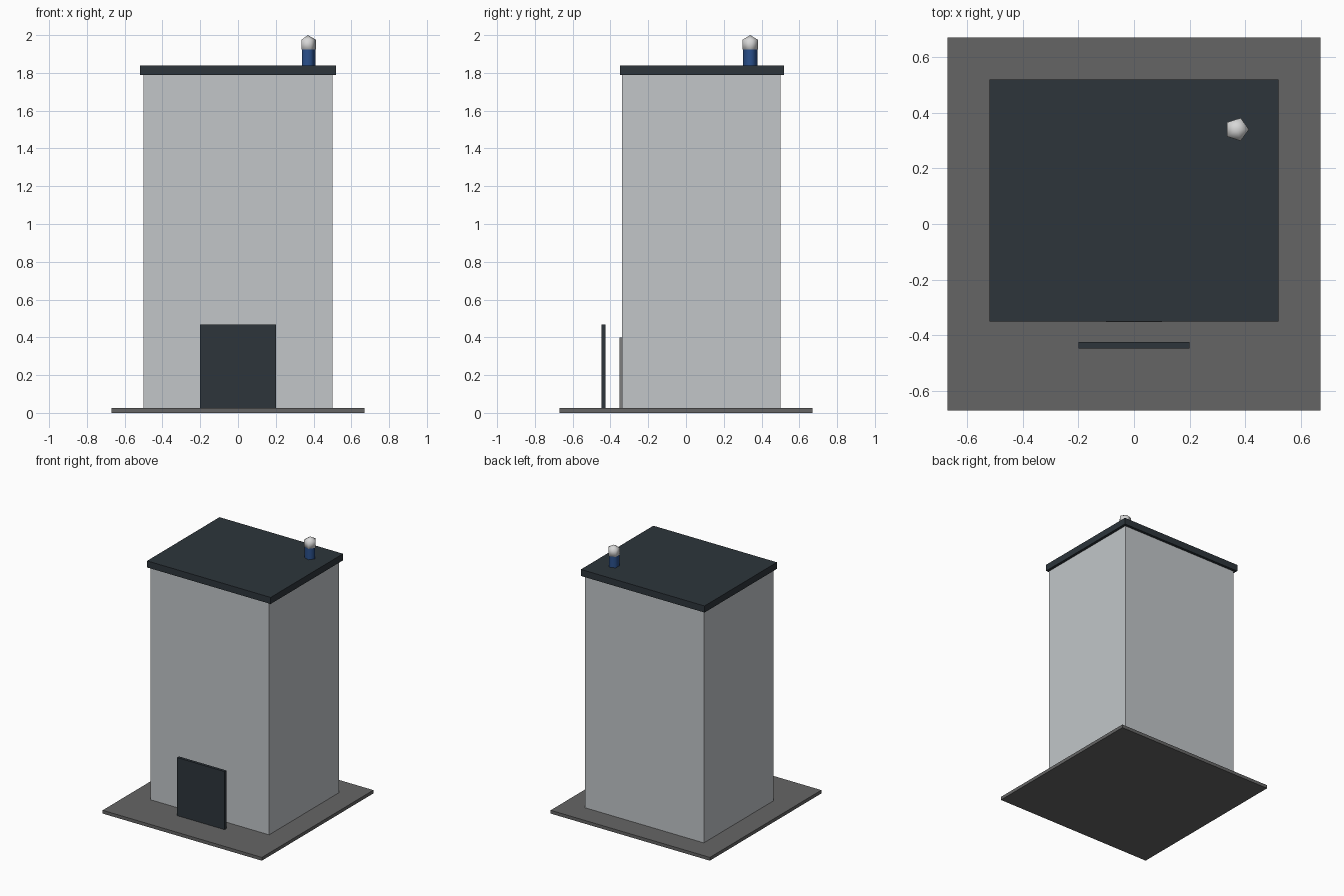
import bpy
from mathutils import Vector

old = bpy.data.objects.get("Cube")
if old:
    bpy.data.objects.remove(old, do_unlink=True)


def material(name, rgb):
    """Flat material from sRGB bytes, stored as linear values."""
    linear = []
    for byte in rgb:
        c = byte / 255
        linear.append(c / 12.92 if c <= 0.04045 else ((c + 0.055) / 1.055) ** 2.4)
    mat = bpy.data.materials.new(name)
    mat.use_nodes = True
    mat.diffuse_color = (*linear, 1)
    mat.node_tree.nodes["Principled BSDF"].inputs["Base Color"].default_value = (*linear, 1)
    return mat


def finish(name, mat):
    obj = bpy.context.object
    obj.name = obj.data.name = name
    obj.data.materials.append(mat)
    return obj


def box(name, low, high, mat):
    low, high = Vector(low), Vector(high)
    bpy.ops.mesh.primitive_cube_add(size=1, location=(low + high) / 2)
    bpy.context.object.scale = high - low
    bpy.ops.object.transform_apply(location=False, rotation=False, scale=True)
    return finish(name, mat)


wall_grey = material("pale wall grey", (194, 198, 201))
slate = material("dark slate", (45, 53, 59))
paving = material("paving grey", (101, 101, 101))
door_grey = material("door grey", (125, 125, 125))
blue = material("beacon blue", (42, 80, 140))
white = material("lamp white", (215, 215, 215))

# Ground slab, tower and overhanging roof
GROUND, EAVES, ROOF = 0.025, 1.79, 1.84
box("ground_slab", (-0.67, -0.67, 0), (0.67, 0.67, GROUND), paving)
box("tower_walls", (-0.5, -0.34, GROUND), (0.5, 0.5, EAVES), wall_grey)
box("roof_slab", (-0.52, -0.35, EAVES), (0.52, 0.52, ROOF), slate)

# Door on the front wall and the screen standing before it
box("front_door", (-0.1, -0.353, GROUND), (0.1, -0.34, 0.4), door_grey)
box("entrance_screen", (-0.2, -0.447, GROUND), (0.2, -0.425, 0.467), slate)

# Five-sided roof beacon, one corner pointing to the model's left
SIDES, BX, BY, TOP = 5, 0.37, 0.34, 1.928
TURN = -1.5707963
bpy.ops.mesh.primitive_cylinder_add(vertices=SIDES, radius=0.04, depth=TOP - ROOF,
                                    location=(BX, BY, (TOP + ROOF) / 2),
                                    rotation=(0, 0, TURN))
post = finish("beacon_post", blue)
bpy.ops.object.shade_smooth_by_angle(angle=1.4)

bpy.ops.mesh.primitive_uv_sphere_add(segments=SIDES, ring_count=2, radius=0.05,
                                     location=(BX, BY, 1.95))
lamp = finish("beacon_lamp", white)
bpy.ops.object.shade_smooth()

# Turn the lamp so its corner lines up with the post
corner = max(lamp.data.vertices, key=lambda v: v.co.xy.length).co
lamp.rotation_euler.z = -Vector((1, 0)).angle_signed(corner.xy) * -1
